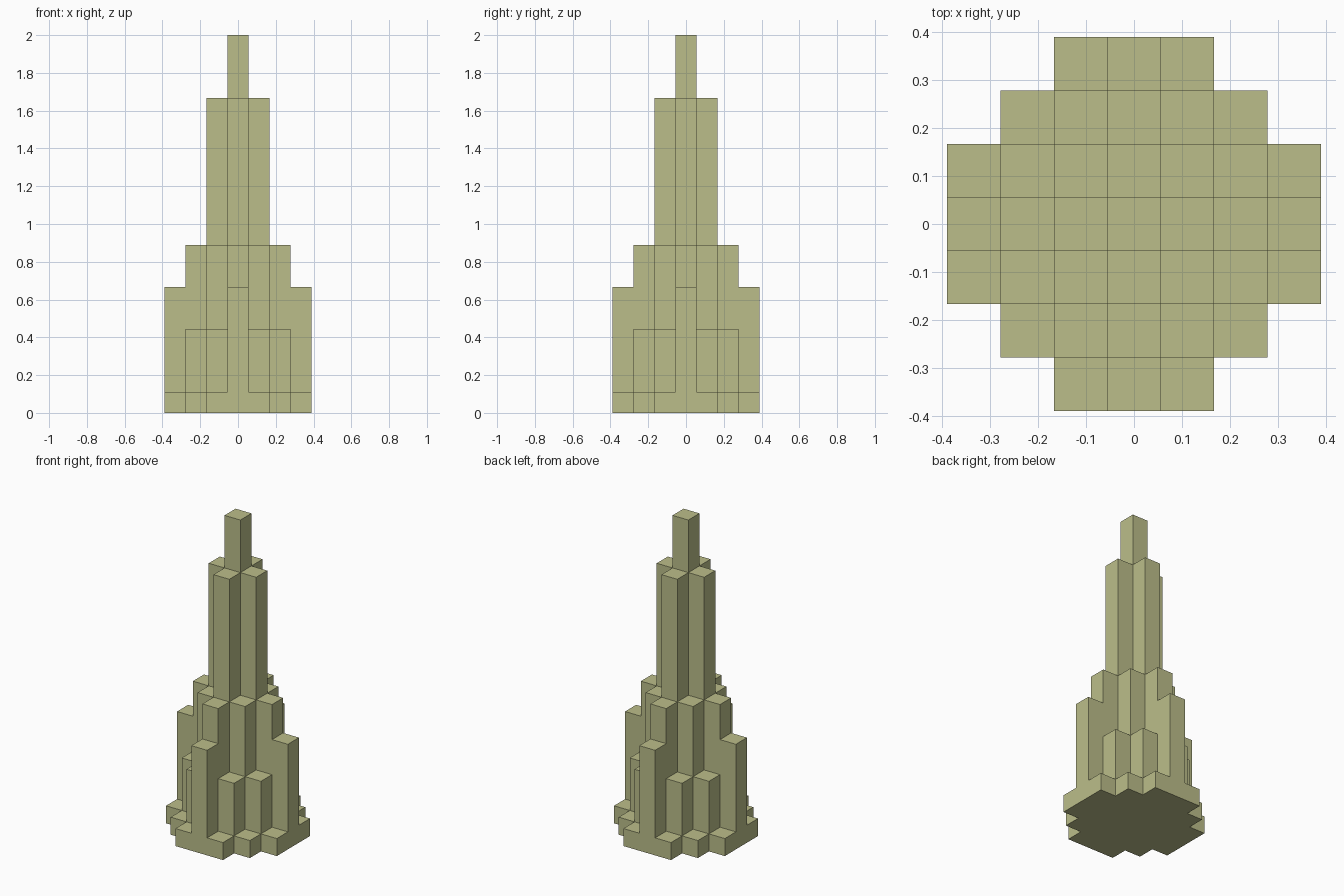
import bpy
import bmesh
from mathutils import Vector

cube = bpy.data.objects.get("Cube")
if cube:
    bpy.data.objects.remove(cube, do_unlink=True)

UNIT = 1 / 9          # side of one square column
REACH = 3             # columns from the centre to the edge

stone = bpy.data.materials.new("olive_stone")
stone.use_nodes = True
colour = (0.50, 0.515, 0.255, 1)
stone.diffuse_color = colour
bsdf = next(n for n in stone.node_tree.nodes if n.type == 'BSDF_PRINCIPLED')
bsdf.inputs["Base Color"].default_value = colour
bsdf.inputs["Roughness"].default_value = 0.9

# Height of each part in units
PARTS = {"spire": 18, "tower_shafts": 15, "shoulder_columns": 8,
         "buttresses": 6, "low_columns": 4, "base_terrace": 1}


def part_at(i, j):
    """Part that stands on a grid cell, by its distance from the centre."""
    steps = abs(i) + abs(j)
    if max(abs(i), abs(j)) > REACH or steps > 4:
        return None
    if steps == 3:
        return "buttresses" if i * j == 0 else "low_columns"
    return {0: "spire", 1: "tower_shafts", 2: "shoulder_columns",
            4: "base_terrace"}[steps]


def height_at(i, j):
    return PARTS.get(part_at(i, j), 0)


def add_quad(bm, centre, u, v):
    corners = (-u - v, u - v, u + v, v - u)
    bm.faces.new([bm.verts.new((centre + c) * UNIT) for c in corners])


def add_column(bm, i, j):
    """Top, underside and only the exposed stretch of each wall."""
    top = height_at(i, j)
    x, y = Vector((0.5, 0, 0)), Vector((0, 0.5, 0))
    add_quad(bm, Vector((i, j, top)), x, y)
    add_quad(bm, Vector((i, j, 0)), y, x)
    for dx, dy in ((1, 0), (0, 1), (-1, 0), (0, -1)):
        low = height_at(i + dx, j + dy)
        if low < top:
            centre = Vector((i + dx / 2, j + dy / 2, (low + top) / 2))
            add_quad(bm, centre, Vector((-dy, dx, 0)) / 2,
                     Vector((0, 0, top - low)) / 2)


# One object for each tier of columns
span = range(-REACH, REACH + 1)
for name in PARTS:
    bm = bmesh.new()
    for i in span:
        for j in span:
            if part_at(i, j) == name:
                add_column(bm, i, j)
    bmesh.ops.remove_doubles(bm, verts=bm.verts, dist=0.0001)
    mesh = bpy.data.meshes.new(name)
    bm.to_mesh(mesh)
    bm.free()
    mesh.materials.append(stone)
    bpy.context.collection.objects.link(bpy.data.objects.new(name, mesh))
